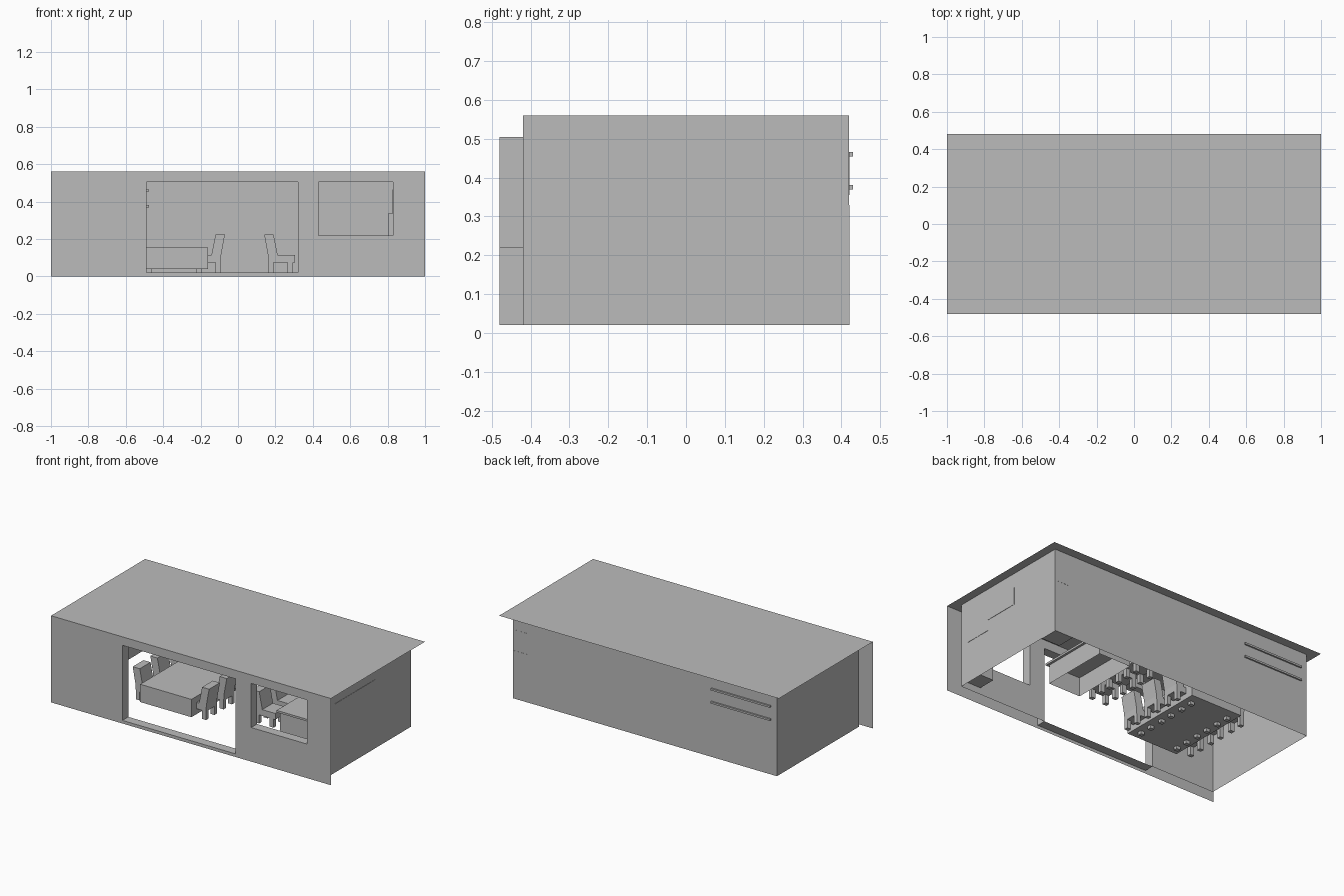
import bpy
import bmesh
from mathutils import Vector

cube = bpy.data.objects.get("Cube")
if cube:
    bpy.data.objects.remove(cube, do_unlink=True)

grey = bpy.data.materials.new("plain_grey")
grey.use_nodes = True
grey.diffuse_color = (0.5, 0.5, 0.5, 1)
grey.node_tree.nodes["Principled BSDF"].inputs["Base Color"].default_value = (0.5, 0.5, 0.5, 1)


def finish(name, bm, fix_normals=True):
    bmesh.ops.remove_doubles(bm, verts=bm.verts, dist=0.0001)
    if fix_normals:
        bmesh.ops.recalc_face_normals(bm, faces=bm.faces)
    mesh = bpy.data.meshes.new(name)
    bm.to_mesh(mesh)
    bm.free()
    mesh.materials.append(grey)
    obj = bpy.data.objects.new(name, mesh)
    bpy.context.collection.objects.link(obj)
    return obj


def quad(bm, *points):
    return bm.faces.new([bm.verts.new(p) for p in points])


def add_box(bm, x, y, z, open_bottom=False):
    size = Vector((x[1] - x[0], y[1] - y[0], z[1] - z[0]))
    verts = bmesh.ops.create_cube(bm, size=1)["verts"]
    for v in verts:
        v.co = Vector((x[0], y[0], z[0])) + (v.co + Vector((.5, .5, .5))) * size
    if open_bottom:
        low = [f for f in {f for v in verts for f in v.link_faces}
               if all(v.co.z < z[0] + 0.0001 for v in f.verts)]
        bmesh.ops.delete(bm, geom=low, context='FACES_ONLY')


def box(name, x, y, z, open_bottom=False):
    bm = bmesh.new()
    add_box(bm, x, y, z, open_bottom)
    return finish(name, bm)


def prism(bm, profile, axis, start, end):
    """Extrude a flat outline along x or y."""
    def place(p, t):
        return (t, p[0], p[1]) if axis == "x" else (p[0], t, p[1])
    face = bm.faces.new([bm.verts.new(place(p, start)) for p in profile])
    out = bmesh.ops.extrude_face_region(bm, geom=[face])["geom"]
    step = Vector(place((0, 0), end - start))
    for v in out:
        if isinstance(v, bmesh.types.BMVert):
            v.co += step


# Overall sizes
FRONT, INNER, BACK, SIDE = -0.48, -0.42, 0.42, 0.944
BASE, TOP = 0.02, 0.56
DOOR = (-0.49, 0.32, BASE, 0.505)
WINDOW = (0.43, 0.83, 0.22, 0.505)


def wall_sheet(bm, half, y, bottom):
    """Sheet in the xz plane that leaves out the door and window."""
    xs = sorted({-half, half, *DOOR[:2], *WINDOW[:2]})
    zs = sorted({bottom, TOP, *DOOR[2:], *WINDOW[2:]})
    for a, b in zip(xs, xs[1:]):
        for c, d in zip(zs, zs[1:]):
            mx, mz = (a + b) / 2, (c + d) / 2
            if any(h[0] < mx < h[1] and h[2] < mz < h[3] for h in (DOOR, WINDOW)):
                continue
            quad(bm, (a, y, c), (b, y, c), (b, y, d), (a, y, d))
    bmesh.ops.remove_doubles(bm, verts=bm.verts, dist=0.0001)
    bmesh.ops.dissolve_limit(bm, angle_limit=0.01, verts=bm.verts, edges=bm.edges)


# Front wall sheets and opening linings
for name, half, y, bottom in (("front_wall", 1, FRONT, 0), ("inner_front_wall", SIDE, INNER, BASE)):
    bm = bmesh.new()
    wall_sheet(bm, half, y, bottom)
    finish(name, bm, False)

for name, (a, b, c, d) in (("door_lining", DOOR), ("window_lining", WINDOW)):
    bm = bmesh.new()
    ring = [(a, c), (a, d), (b, d), (b, c)]
    for p, q in zip(ring, ring[1:] + ring[:1]):
        quad(bm, (p[0], FRONT, p[1]), (p[0], INNER, p[1]), (q[0], INNER, q[1]), (q[0], FRONT, q[1]))
    finish(name, bm, False)

# Roof and remaining walls
bm = bmesh.new()
quad(bm, (-1, FRONT, TOP), (1, FRONT, TOP), (1, -FRONT, TOP), (-1, -FRONT, TOP))
finish("roof", bm, False)

bm = bmesh.new()
corners = [(SIDE, INNER), (SIDE, BACK), (-SIDE, BACK), (-SIDE, INNER)]
for p, q in zip(corners, corners[1:]):
    quad(bm, (*p, BASE), (*q, BASE), (*q, TOP), (*p, TOP))
finish("side_and_back_walls", bm, False)

# Wall shelves that show through the back wall
for i, z in enumerate((0.375, 0.46)):
    box(f"wall_shelf_{i + 1}", (-0.9, -0.477), (0.33, 0.43), (z - 0.006, z + 0.006))

# Kitchen units along the side wall
bm = bmesh.new()
outline = [(-0.36, 0.285), (-0.18, 0.285), (-0.18, 0.355), (0.055, 0.355), (0.055, 0.465), (-0.36, 0.465)]
prism(bm, outline, "x", 0.825, SIDE + 0.002)
finish("wall_cabinet", bm)
box("corner_cabinet", (0.84, 0.935), (0.32, BACK + 0.001), (0.355, 0.465))
box("front_kitchen_unit", (0.805, 0.942), (-0.415, -0.3), (0.06, 0.34))
box("back_kitchen_unit", (0.813, 0.942), (0.3, BACK + 0.001), (BASE, 0.33))

# Dining table and kitchen island
box("dining_table", (-0.526, -0.16), (-0.247, 0.33), (BASE + 0.02, 0.155))
box("island_body", (0.35, 0.577), (-0.07, 0.38), (BASE, 0.142), True)
box("island_top", (0.335, 0.592), (-0.085, 0.395), (0.142, 0.155))


def chair(name, back_x, facing, y):
    """Chair with a leaning back; facing is the x direction of the sitter."""
    def px(d):
        return back_x + facing * d
    bm = bmesh.new()
    near, far = y - 0.055, y + 0.055
    back = [(0.0, 0.225), (0.05, 0.225), (0.072, 0.115), (0.07, 0.075), (0.022, 0.075), (0.02, 0.115)]
    prism(bm, [(px(d), z) for d, z in back], "y", near, far)
    add_box(bm, sorted((px(0.06), px(0.165))), (near, far), (0.075, 0.115))
    for d in (0.022, 0.125):
        for s in (near, far - 0.025):
            add_box(bm, sorted((px(d), px(d + 0.028))), (s, s + 0.025), (BASE, 0.076))
    finish(name, bm)


# Rows of chairs
for i in range(3):
    y = -0.14 + 0.18 * i
    chair(f"right_dining_chair_{i + 1}", -0.07, -1, y)
    chair(f"left_dining_chair_{i + 1}", -0.616, 1, y)
    chair(f"island_chair_{i + 1}", 0.14, 1, 0.0 + 0.155 * i)
